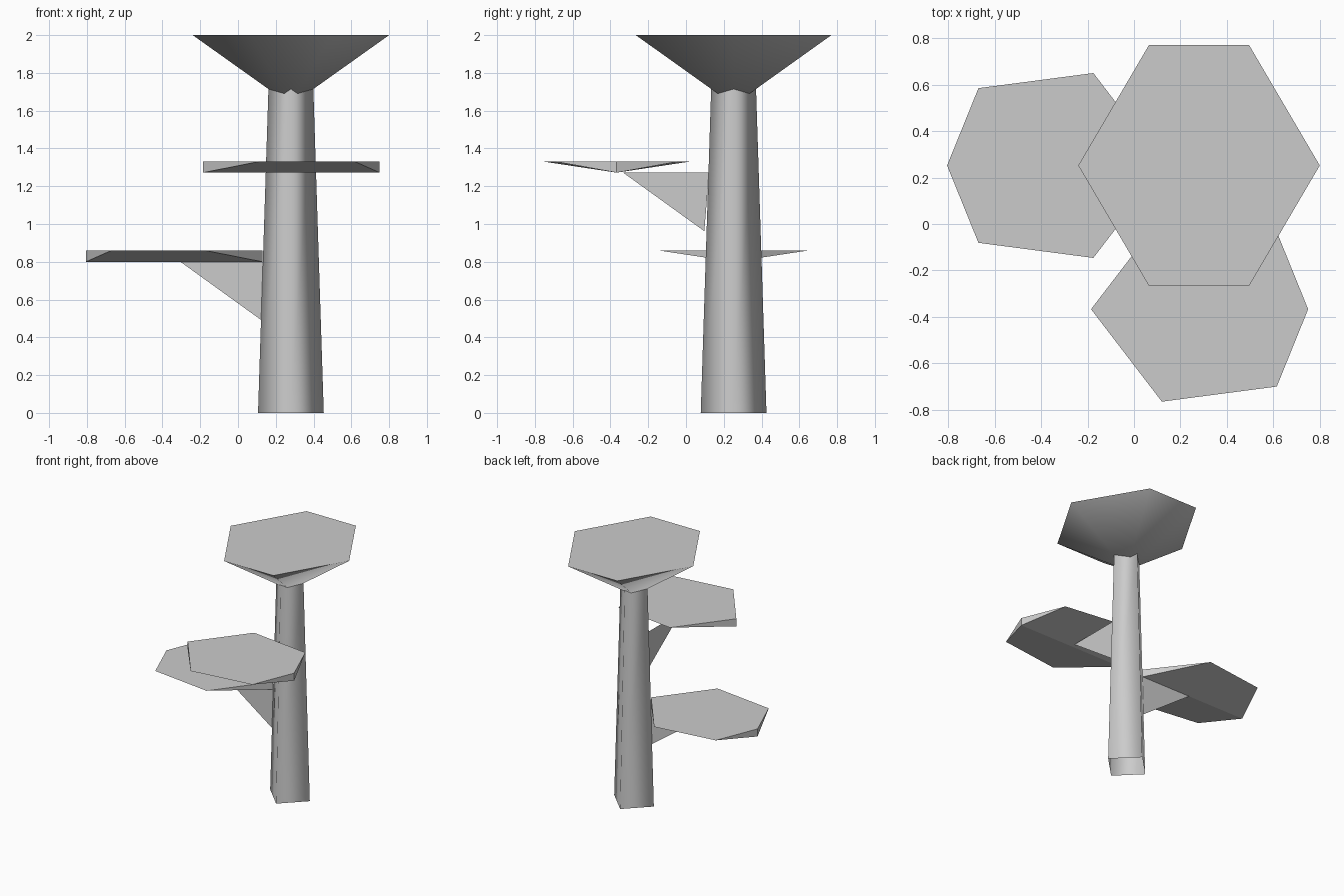
import bpy, bmesh, math

cube = bpy.data.objects.get("Cube")
if cube:
    bpy.data.objects.remove(cube, do_unlink=True)

# One grey for every part
grey = bpy.data.materials.new("plain grey")
grey.use_nodes = True
COLOUR = (0.6, 0.6, 0.6, 1)
grey.diffuse_color = COLOUR
grey.node_tree.nodes["Principled BSDF"].inputs["Base Color"].default_value = COLOUR

CX, CY = 0.28, 0.252  # trunk axis


def build(name, verts, faces, smooth_angle=None):
    mesh = bpy.data.meshes.new(name)
    mesh.from_pydata(verts, [], faces)
    bm = bmesh.new()
    bm.from_mesh(mesh)
    bmesh.ops.recalc_face_normals(bm, faces=bm.faces)
    bm.to_mesh(mesh)
    bm.free()
    mesh.materials.append(grey)
    obj = bpy.data.objects.new(name, mesh)
    bpy.context.collection.objects.link(obj)
    if smooth_angle:
        bpy.ops.object.select_all(action="DESELECT")
        obj.select_set(True)
        bpy.context.view_layer.objects.active = obj
        bpy.ops.object.shade_smooth_by_angle(angle=math.radians(smooth_angle))
    return obj


# Tapered four-sided trunk, open at the foot, corners on the axes
def diamond(r, z):
    return [(CX + r * math.cos(i * math.pi / 2), CY + r * math.sin(i * math.pi / 2), z)
            for i in range(4)]


build("trunk", diamond(0.174, 0) + diamond(0.118, 1.74),
      [(i, (i + 1) % 4, (i + 1) % 4 + 4, i + 4) for i in range(4)], 100)

# Canopy: flat six-sided top over an inverted pyramid
rim = [(0.52, 0), (0.216, 0.518), (-0.216, 0.518), (-0.52, 0), (-0.216, -0.518), (0.216, -0.518)]
build("canopy", [(CX + x, CY + y, 2) for x, y in rim] + [(CX, CY, 1.63)],
      [range(6)] + [(i, (i + 1) % 6, 6) for i in range(6)], 80)


# Shelf: six-sided flat top with a straight keel below, running along x
def shelf(name, inner_x, y, z, side):
    outline = [(0, 0), (0.305, 0.398), (0.8, 0.333), (0.935, 0), (0.8, -0.333), (0.305, -0.398)]
    verts = [(inner_x + side * u, y + v, z + 0.06) for u, v in outline]
    verts += [(inner_x, y, z), (inner_x + side * 0.935, y, z)]
    faces = [range(6), (0, 1, 6), (1, 2, 7, 6), (2, 3, 7),
             (3, 4, 7), (4, 5, 6, 7), (5, 0, 6)]
    build(name, verts, faces)


shelf("lower_shelf", 0.13, 0.252, 0.8, -1)
shelf("upper_shelf", -0.185, -0.367, 1.272, 1)


# Thin triangular brackets between trunk and shelves
def bracket(name, dx, dy, z):
    points = [(0.585, z), (0.13, z), (0.155, z - 0.31)]
    build(name, [(CX + dx * d, CY + dy * d, h) for d, h in points], [(0, 1, 2)])


bracket("lower_bracket", -1, 0, 0.8)
bracket("upper_bracket", 0, -1, 1.272)
